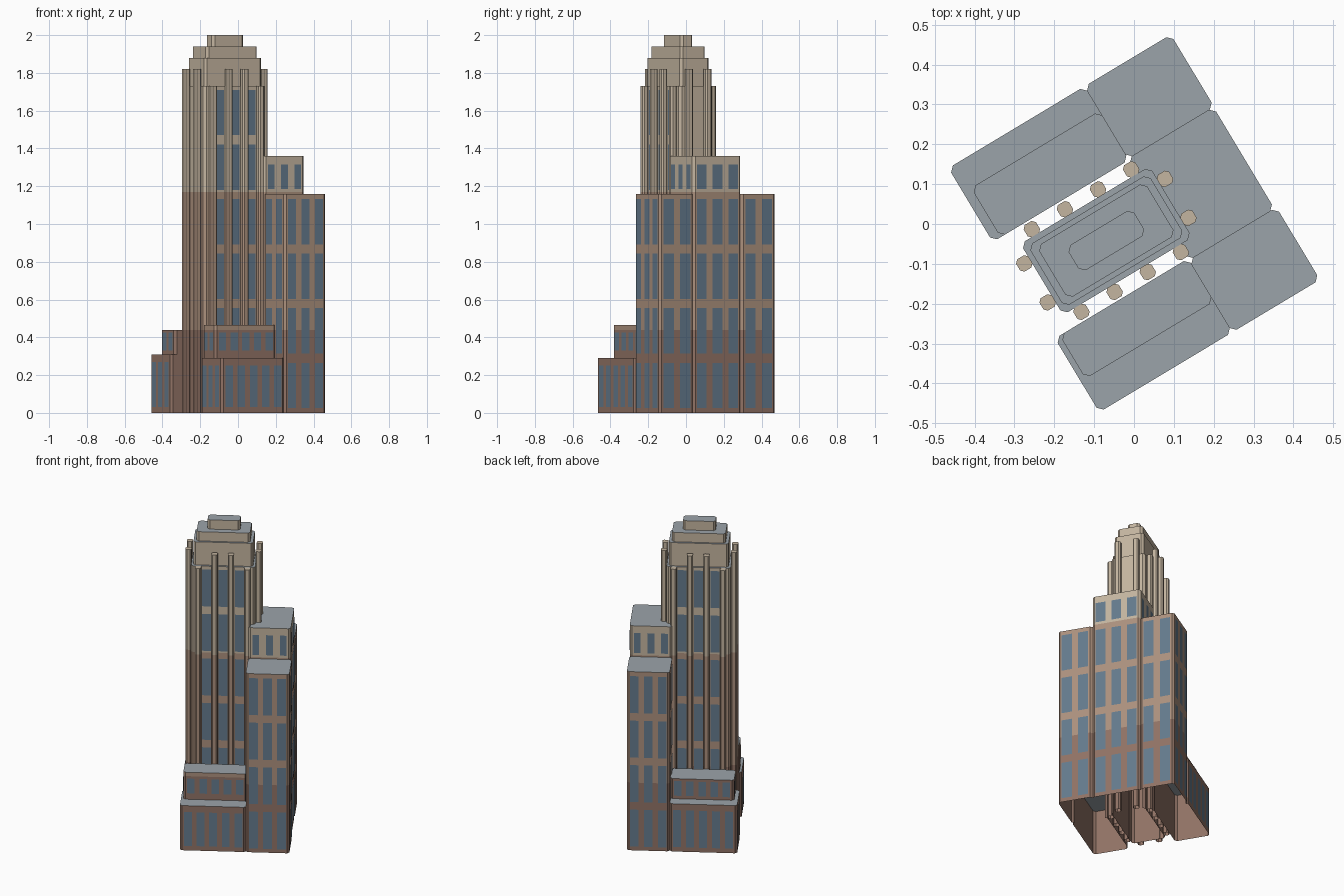
import bpy, bmesh, math

if "Cube" in bpy.data.objects:
    bpy.data.objects.remove(bpy.data.objects["Cube"])

ANGLE = math.radians(31)     # plan rotation of the whole building
FLOOR = 0.289                # height of one window row
BANDS = (0.44, 1.17)         # wall colour changes at these heights


def material(name, rgb):
    m = bpy.data.materials.new(name)
    m.diffuse_color = (*rgb, 1)
    m.use_nodes = True
    m.node_tree.nodes["Principled BSDF"].inputs["Base Color"].default_value = m.diffuse_color
    return m


LOW = material("dark_brick", (0.28, 0.17, 0.13))
MID = material("brown_brick", (0.41, 0.28, 0.205))
HIGH = material("tan_stone", (0.55, 0.46, 0.35))
ROOF = material("roof_grey", (0.33, 0.37, 0.40))
GLASS = material("window_glass", (0.127, 0.195, 0.262))


def finish(name, bm, mats):
    mesh = bpy.data.meshes.new(name)
    bmesh.ops.remove_doubles(bm, verts=bm.verts, dist=1e-5)
    bm.to_mesh(mesh)
    bm.free()
    for m in mats:
        mesh.materials.append(m)
    obj = bpy.data.objects.new(name, mesh)
    obj.rotation_euler.z = ANGLE
    bpy.context.collection.objects.link(obj)
    return obj


def block(name, u0, u1, v0, v1, top, base=0.0, open_to=None, cut=0.013, cap=ROOF):
    """Open-bottomed block with cut corners; open_to lifts the foot of a side wall."""
    feet = {"-v": base, "+u": base, "-v2": base, "+v": base, "-u": base}
    feet.update(open_to or {})
    f = [feet[k] for k in ("-v", "+u", "+v", "-u")]
    c = cut
    ring = [(u0 + c, v0), (u1 - c, v0), (u1, v0 + c), (u1, v1 - c),
            (u1 - c, v1), (u0 + c, v1), (u0, v1 - c), (u0, v0 + c)]
    bm = bmesh.new()
    for i in range(8):
        a, b = ring[i], ring[(i + 1) % 8]
        side = i // 2
        foot = f[side] if i % 2 == 0 else min(f[side], f[(side + 1) % 4])
        if foot >= top:
            continue
        levels = [foot] + [z for z in BANDS if foot < z < top] + [top]
        for z0, z1 in zip(levels, levels[1:]):
            face = bm.faces.new([bm.verts.new((*p, z)) for p, z in
                                 ((a, z0), (b, z0), (b, z1), (a, z1))])
            middle = (z0 + z1) / 2
            face.material_index = sum(middle > z for z in BANDS)
    roof = bm.faces.new([bm.verts.new((*p, top)) for p in ring])
    roof.material_index = 3
    return finish(name, bm, (LOW, MID, HIGH, cap))


def windows(name, side, plane, a0, a1, cols, rows, fill=0.62):
    """Grid of panes on one wall; side is the outward direction."""
    bm = bmesh.new()
    sign = 1 if side[0] == "+" else -1
    d = plane + sign * 0.002
    bay = (a1 - a0) / cols
    for z0, z1 in rows:
        for i in range(cols):
            m = a0 + (i + 0.5) * bay
            h = bay * fill / 2
            quad = [(m - h, z0), (m + h, z0), (m + h, z1), (m - h, z1)]
            if side in ("+v", "-u"):
                quad.reverse()
            pts = [(d, a, z) if side[1] == "u" else (a, d, z) for a, z in quad]
            bm.faces.new([bm.verts.new(p) for p in pts])
    finish(name, bm, (GLASS,))


def rows(first, last):
    return [(k * FLOOR + 0.025, k * FLOOR + 0.265) for k in range(first, last)]


# Low stepped wings on both long sides of the tower
for tag, s, u_end, h1, h2, step in (("back", 1, -0.327, 0.31, 0.44, 0.288),
                                    ("front", -1, -0.318, 0.29, 0.465, 0.27)):
    out = "+v" if s > 0 else "-v"
    inner, outer = 0.144 * s, 0.36 * s
    v0, v1 = sorted((inner, outer))
    t0, t1 = sorted((inner, step * s))
    block(tag + "_wing", u_end, 0.072, v0, v1, h1, open_to={"+u": 9})
    block(tag + "_wing_upper", -0.304, 0.072, t0, t1, h2, base=h1, open_to={"+u": 9})
    low, high = [(0.03, h1 - 0.04)], [(0.33, 0.425)]
    windows(tag + "_wing_windows", out, outer, u_end + 0.01, 0.065, 5, low)
    windows(tag + "_wing_end_windows", "-u", u_end, v0 + 0.01, v1 - 0.01, 3, low)
    windows(tag + "_upper_windows", out, step * s, -0.295, 0.065, 5, high)
    windows(tag + "_upper_end_windows", "-u", -0.304, t0 + 0.01, t1 - 0.01, 2, high)

# Tall corner blocks behind the wings
for tag, s, u_end in (("back", 1, 0.324), ("front", -1, 0.328)):
    out, inn = ("+v", "-v") if s > 0 else ("-v", "+v")
    v0, v1 = sorted((0.148 * s, 0.36 * s))
    block(tag + "_corner_block", 0.071, u_end, v0, v1, 1.16,
          open_to={"-u": 0.29, inn: 1.1})
    windows(tag + "_corner_windows", out, 0.36 * s, 0.075, u_end - 0.004, 3, rows(0, 4))
    windows(tag + "_corner_outer_windows", "+u", u_end, v0 + 0.004, v1 - 0.004, 2, rows(0, 4))
    windows(tag + "_corner_inner_windows", "-u", 0.071, v0 + 0.004, v1 - 0.004, 2, rows(1, 4))

# Middle block joining the corner blocks
block("middle_block", 0.07, 0.322, -0.149, 0.149, 1.36,
      open_to={"-u": 0.3, "-v": 1.1, "+v": 1.1})
top_row = [(1.185, 1.315)]
windows("middle_windows", "+u", 0.322, -0.145, 0.145, 3, rows(0, 4) + top_row)
windows("middle_front_windows", "-v", -0.149, 0.075, 0.318, 3, top_row, 0.5)
windows("middle_back_windows", "+v", 0.149, 0.075, 0.318, 3, top_row, 0.5)

# Tower shaft and stepped crown, all centred on u = -0.081
CU = -0.081
block("tower_shaft", CU - 0.189, CU + 0.189, -0.104, 0.104, 1.73, open_to={"+u": 1.3})
for name, a, b, z0, z1 in (("crown_lower", 0.176, 0.09, 1.73, 1.88),
                           ("crown_middle", 0.158, 0.077, 1.88, 1.94),
                           ("crown_top", 0.096, 0.037, 1.94, 2.0)):
    block(name, CU - a, CU + a, -b, b, z1, base=z0)
for side, s in (("+v", 1), ("-v", -1)):
    windows("tower_windows", side, 0.104 * s, CU - 0.146, CU + 0.146, 3, rows(1, 6), 0.55)


# Pillars around the tower: outer ones shorter on the long sides
def pillar(u, v, top):
    w = 0.018
    block("tower_pillar", u - w, u + w, v - w, v + w, top, cut=0.008, cap=HIGH)


for s in (1, -1):
    for k in (-1.5, -0.5, 0.5, 1.5):
        pillar(CU + k * 0.097, 0.121 * s, 1.82 if abs(k) < 1 else 1.73)
    for v in (0.057, -0.057):
        pillar(CU + 0.206 * s, v, 1.82)
